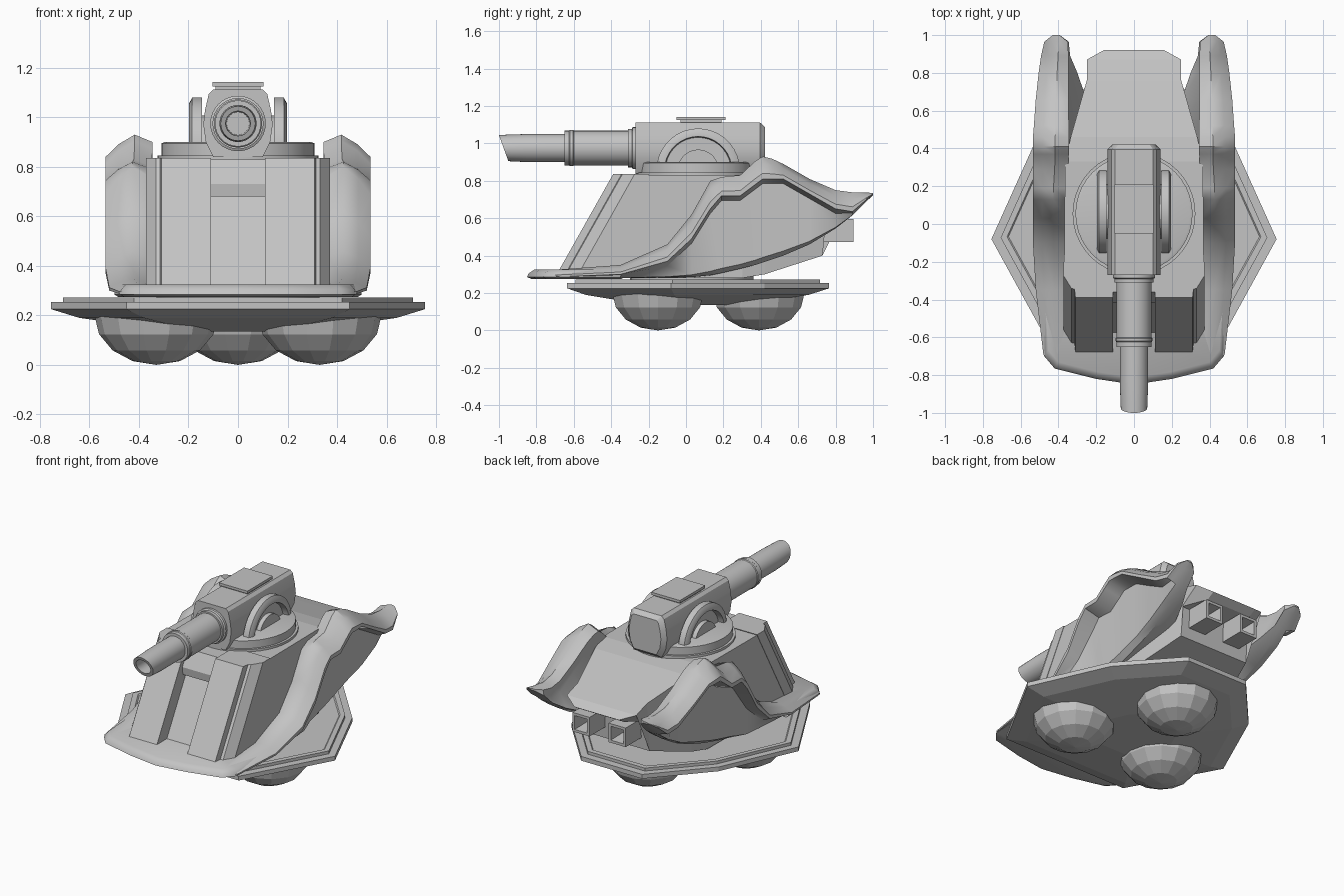
import bpy, bmesh, math

if "Cube" in bpy.data.objects:
    bpy.data.objects.remove(bpy.data.objects["Cube"])

grey = bpy.data.materials.new("armour_grey")
grey.diffuse_color = (0.55, 0.55, 0.55, 1)
grey.use_nodes = True
grey.node_tree.nodes["Principled BSDF"].inputs["Base Color"].default_value = grey.diffuse_color


def loft(name, rings, closed=False, smooth=None):
    """Skin a list of equal-length point rings; cap both ends, or join them if closed."""
    bm = bmesh.new()
    vs = [[bm.verts.new(p) for p in r] for r in rings]
    n = len(vs[0])
    pairs = list(zip(vs, vs[1:])) + ([(vs[-1], vs[0])] if closed else [])
    for a, b in pairs:
        for i in range(n):
            j = (i + 1) % n
            bm.faces.new((a[i], a[j], b[j], b[i]))
    if not closed:
        bm.faces.new(vs[0])
        bm.faces.new(vs[-1])
    bmesh.ops.remove_doubles(bm, verts=bm.verts, dist=1e-5)
    bmesh.ops.recalc_face_normals(bm, faces=bm.faces)
    me = bpy.data.meshes.new(name)
    bm.to_mesh(me)
    bm.free()
    me.materials.append(grey)
    ob = bpy.data.objects.new(name, me)
    bpy.context.collection.objects.link(ob)
    if smooth:
        me.shade_smooth()
        me.set_sharp_from_angle(angle=math.radians(smooth))
    return ob


def prism(name, poly, x0, x1):
    """Side outline (y, z) pulled across x."""
    return loft(name, [[(x, y, z) for y, z in poly] for x in (x0, x1)])


def box(name, x0, x1, y0, y1, z0, z1):
    return prism(name, [(y0, z0), (y1, z0), (y1, z1), (y0, z1)], x0, x1)


def circle(axis, r, at, c, n):
    """Circle of radius r at a position along an axis; c is its centre in the other two."""
    pts = []
    for i in range(n):
        t = 2 * math.pi * i / n
        a, b = c[0] + r * math.cos(t), c[1] + r * math.sin(t)
        pts.append({"x": (at, a, b), "y": (a, at, b), "z": (a, b, at)}[axis])
    return pts


def turned(name, axis, c, profile, n=32, closed=False):
    return loft(name, [circle(axis, r, at, c, n) for r, at in profile], closed, 35)


# angular hover base
HALF_BASE = [(0.45, -0.635), (0.755, -0.08), (0.53, 0.42), (0.22, 0.765)]
BASE = HALF_BASE + [(-x, y) for x, y in reversed(HALF_BASE)]


def base_ring(s, z):
    return [(x * s, (y - 0.03) * s + 0.03, z) for x, y in BASE]


loft("hover_base", [base_ring(0.35, 0.135), base_ring(0.85, 0.19), base_ring(1, 0.225), base_ring(1, 0.253),
                    base_ring(0.935, 0.253), base_ring(0.935, 0.272), base_ring(0.89, 0.272),
                    base_ring(0.88, 0.266)])
turned("hull_pivot", "z", (0, 0.03), [(0.33, 0.26), (0.33, 0.295)])

# three faceted hover domes
for name, x, y in (("dome_left", -0.33, -0.15), ("dome_right", 0.33, -0.15), ("dome_rear", 0, 0.39)):
    rings = []
    for k in range(5):
        a = math.radians(min(k * 22.5, 89.9))
        rings.append(circle("z", 0.25 * math.cos(a), 0.2 - 0.2 * math.sin(a), (x, y), 14))
    loft(name, rings)

# main hull: sloped front, flat deck, tapered falling tail
HULL = [(-0.56, 0.28, -0.25, 0.83, 0.37), (0.30, 0.28, 0.33, 0.83, 0.365), (0.42, 0.30, 0.46, 0.81, 0.335),
        (0.73, 0.40, 0.76, 0.72, 0.25), (0.74, 0.595, 0.87, 0.685, 0.25), (0.87, 0.62, 0.92, 0.65, 0.16)]
loft("hull", [[(-w, yb, zb), (w, yb, zb), (w, yt, zt), (-w, yt, zt)] for yb, zb, yt, zt, w in HULL])
prism("front_recess", [(-0.60, 0.28), (-0.29, 0.83), (-0.2, 0.83), (-0.5, 0.28)], -0.112, 0.112)

# front armour slabs, with a stepped and chamfered outer edge
for s, side in ((-1, "left"), (1, "right")):
    rings = []
    for x, d in ((0.11, 0), (0.31, 0), (0.315, 0.045), (0.332, 0.05), (0.372, 0.115)):
        rings.append([(s * x, -0.68 + d, 0.32), (s * x, -0.39 + d, 0.835),
                      (s * x, -0.2, 0.835), (s * x, -0.5, 0.3)])
    loft("front_slab_" + side, rings)
prism("front_hood", [(-0.36, 0.83), (-0.415, 0.73), (-0.41, 0.68), (-0.2, 0.68), (-0.2, 0.83)], -0.112, 0.112)

# nose plate
NOSE = [(0.50, -0.35), (0.475, -0.70), (0.42, -0.765), (0.2, -0.82)]
outline = NOSE + [(0, -0.85)] + [(-x, y) for x, y in reversed(NOSE)]


def nose_ring(d, z):
    return [(x * (1 - d), y * (1 - d), z) for x, y in outline]


loft("nose_plate", [nose_ring(0.03, 0.275), nose_ring(0, 0.285), nose_ring(0.01, 0.305), nose_ring(0.045, 0.325)],
     smooth=40)

# sweeping side fenders: y, ridge top, lip bottom, panel bottom, outer x, inner x
FENDER = [(-0.75, 0.305, 0.287, 0.28, 0.42, 0.34), (-0.69, 0.325, 0.287, 0.28, 0.48, 0.36),
          (-0.35, 0.35, 0.30, 0.28, 0.52, 0.36), (-0.10, 0.46, 0.37, 0.282, 0.535, 0.36),
          (0.03, 0.62, 0.49, 0.285, 0.535, 0.36), (0.13, 0.80, 0.65, 0.295, 0.535, 0.36),
          (0.19, 0.82, 0.72, 0.307, 0.535, 0.36), (0.29, 0.83, 0.72, 0.33, 0.535, 0.35),
          (0.37, 0.905, 0.78, 0.35, 0.535, 0.345), (0.41, 0.93, 0.81, 0.363, 0.535, 0.345),
          (0.46, 0.918, 0.81, 0.38, 0.535, 0.345), (0.52, 0.89, 0.81, 0.40, 0.53, 0.345),
          (0.66, 0.81, 0.73, 0.46, 0.52, 0.347), (0.80, 0.75, 0.65, 0.545, 0.505, 0.347),
          (0.89, 0.738, 0.635, 0.615, 0.492, 0.347), (0.965, 0.737, 0.70, 0.69, 0.475, 0.35),
          (1.00, 0.735, 0.728, 0.723, 0.43, 0.395)]
for s, side in ((-1, "left"), (1, "right")):
    rings = []
    for y, zt, zb, zl, xo, xi in FENDER:
        h, w, p = zt - zb, xo - xi, zb - zl
        rec = min(0.6, 0.2 + 1.2 * p) * w      # overhang depth of the lip
        pts = [(xi, zt - 0.25 * h), (xi + 0.38 * w, zt), (xi + 0.72 * w, zt - 0.32 * h), (xo, zt - 0.75 * h),
               (xo, zb), (xo - rec, zb - min(0.025, 0.3 * p)), (xo - max(rec, 0.45 * w), zl + 0.06 * p),
               (xi + 0.2 * w, zl), (xi - min(0.095, 0.45 * p), zl + 0.12 * p), (xi, zb)]
        rings.append([(s * x, y, z) for x, z in pts])
    loft("fender_" + side, rings, smooth=38)

# square exhaust tubes under the tail
for s, side in ((-1, "left"), (1, "right")):
    rings = []
    for y, r in ((0.70, 0.062), (0.895, 0.062), (0.895, 0.045), (0.76, 0.03)):
        rings.append([(s * 0.13 + a * r, y, 0.535 + b * r) for a, b in ((-1, -1), (1, -1), (1, 1), (-1, 1))])
    loft("exhaust_" + side, rings)

# turret ring and gun housing
turned("turret_ring", "z", (0, 0.055), [(0.325, 0.82), (0.325, 0.845), (0.31, 0.845), (0.31, 0.895), (0.295, 0.9)], 40)
HALF = [(0.10, 0.84), (0.13, 0.90), (0.14, 0.97), (0.133, 1.03), (0.118, 1.095), (0.10, 1.112)]
section = HALF + [(-x, z) for x, z in reversed(HALF)]
loft("gun_housing", [[(x * k, y, 0.975 + (z - 0.975) * k) for x, z in section]
                     for y, k in ((-0.27, 1), (0.395, 1), (0.422, 0.82))], smooth=25)
box("hatch_base", -0.09, 0.09, -0.03, 0.19, 1.10, 1.127)
box("hatch", -0.103, 0.103, -0.05, 0.21, 1.125, 1.142)

# round dished trunnion brackets on both sides of the housing
for s, side in ((-1, "left"), (1, "right")):
    c = (0.065, 0.857)
    turned("bracket_" + side, "x", c, [(0.223, s * 0.145), (0.223, s * 0.185), (0.20, s * 0.197),
                                       (0.18, s * 0.197), (0.175, s * 0.16), (0.11, s * 0.16),
                                       (0.11, s * 0.188)], 36)
    turned("trunnion_" + side, "x", c, [(0.15, s * 0.08), (0.15, s * 0.15)], 28)

# gun barrel: collar, sleeve and slant-cut hollow muzzle
axis = (0, 0.975)
turned("barrel_collar", "y", axis, [(0.112, -0.25), (0.112, -0.285), (0.103, -0.29), (0.103, -0.31)])
turned("barrel_sleeve", "y", axis, [(0.093, -0.28), (0.093, -0.60), (0.097, -0.605), (0.097, -0.62),
                                    (0.093, -0.625), (0.093, -0.65)])
muzzle = [circle("y", r, at, axis, 32) for r, at in ((0.075, -0.60), (0.075, -0.85), (0.07, -0.975),
                                                      (0.05, -0.975), (0.046, -0.80))]
for k in (2, 3):
    muzzle[k] = [(x, y - (z - 0.975) * 0.36, z) for x, y, z in muzzle[k]]
loft("barrel_muzzle", muzzle, smooth=35)
